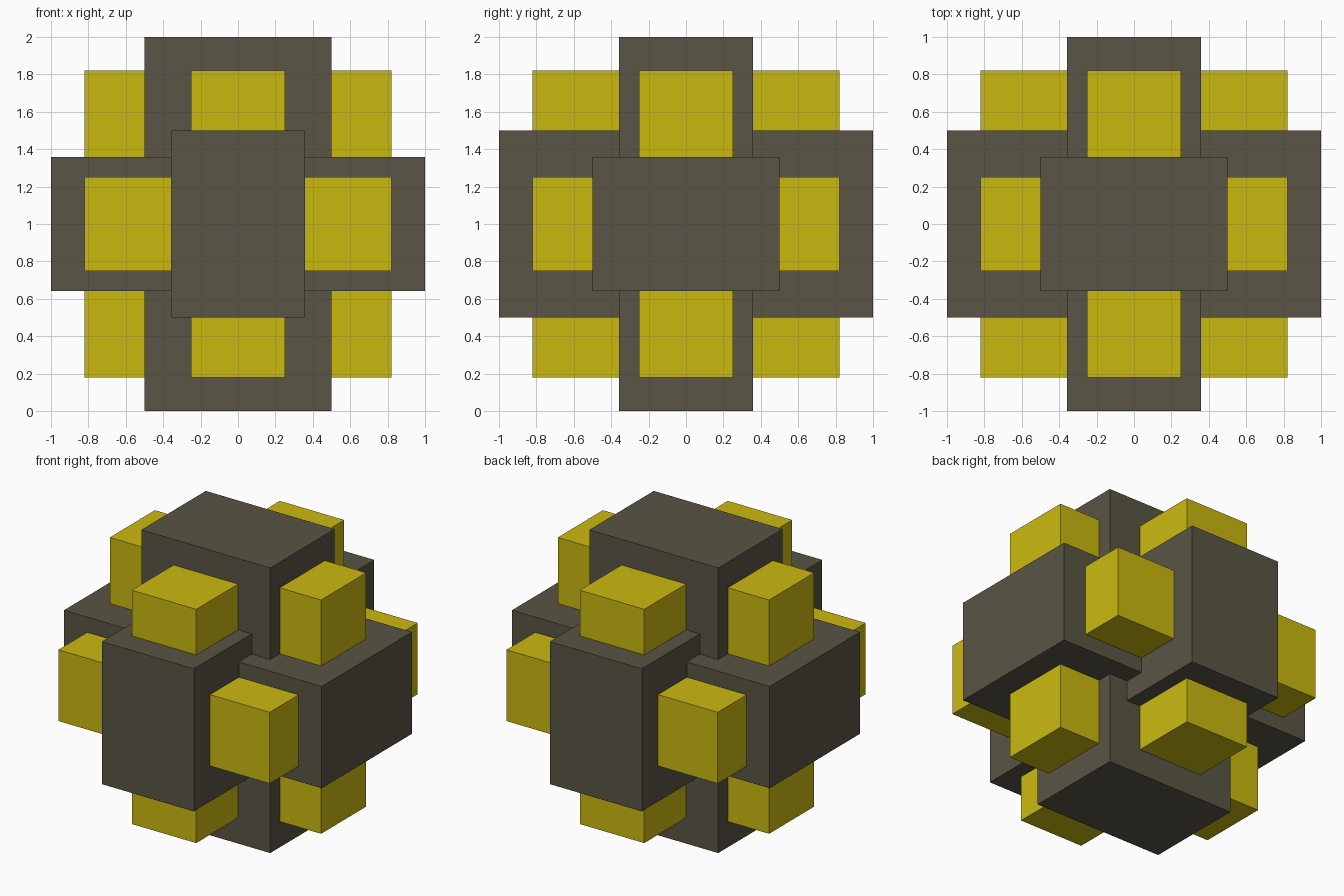
import bpy

cube = bpy.data.objects.get("Cube")
if cube:
    bpy.data.objects.remove(cube, do_unlink=True)


def make_material(name, color):
    mat = bpy.data.materials.new(name)
    mat.use_nodes = True
    mat.diffuse_color = color
    mat.node_tree.nodes["Principled BSDF"].inputs["Base Color"].default_value = color
    return mat


def make_box(name, half_sizes, mat):
    """Box centred on the model's middle, one unit above the floor."""
    bpy.ops.mesh.primitive_cube_add(size=2, location=(0, 0, 1))
    obj = bpy.context.object
    obj.name = obj.data.name = name
    obj.scale = half_sizes
    bpy.ops.object.transform_apply(location=False, rotation=False, scale=True)
    obj.data.materials.append(mat)


dark = make_material("dark olive grey", (0.1, 0.09, 0.058, 1))
yellow = make_material("mustard yellow", (0.6, 0.49, 0.005, 1))

LONG, WIDE, NARROW = 1.0, 0.5, 0.357
SLAB, SLAB_THICK = 0.82, 0.25

# Three interlocking beams, and three slabs whose corners show between them
for shift, axis in enumerate(("side", "depth", "upright")):
    beam = [LONG, WIDE, NARROW]
    slab = [SLAB_THICK, SLAB, SLAB]
    # Cycle the proportions round the three axes
    make_box(axis + "_beam", [beam[(i - shift) % 3] for i in range(3)], dark)
    make_box(axis + "_corner_slab", [slab[(i - shift) % 3] for i in range(3)], yellow)
